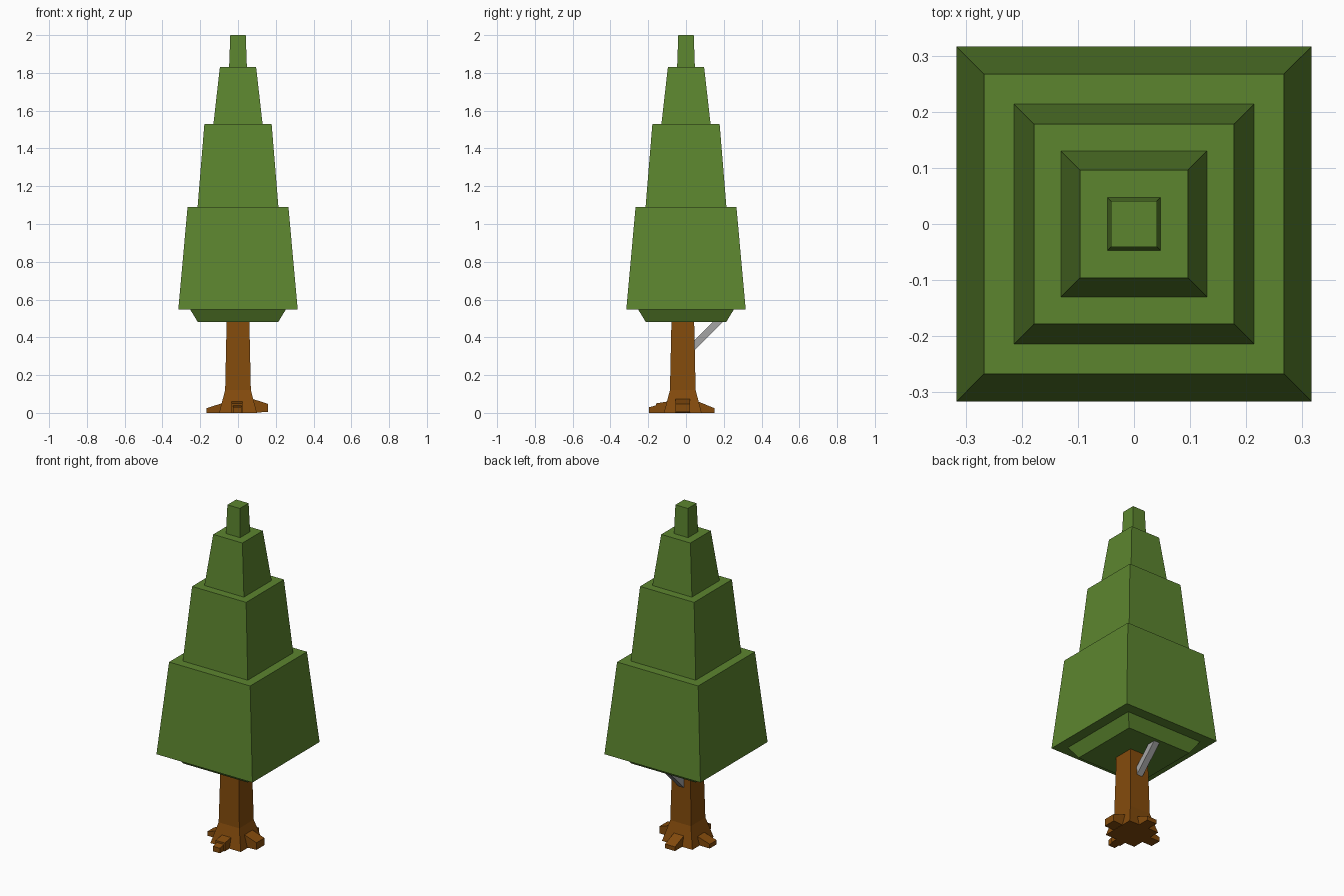
import bpy, bmesh, math
from mathutils import Matrix, Vector

if "Cube" in bpy.data.objects:
    bpy.data.objects.remove(bpy.data.objects["Cube"])


def material(name, rgb):
    m = bpy.data.materials.new(name)
    m.diffuse_color = (*rgb, 1)
    m.use_nodes = True
    m.node_tree.nodes["Principled BSDF"].inputs["Base Color"].default_value = m.diffuse_color
    return m


GREEN = material("leaf green", (0.107, 0.235, 0.028))
BROWN = material("bark brown", (0.231, 0.0704, 0.0037))
GREY = material("branch grey", (0.376, 0.376, 0.376))


def finish(name, bm, mat):
    bmesh.ops.recalc_face_normals(bm, faces=bm.faces)
    me = bpy.data.meshes.new(name)
    bm.to_mesh(me)
    bm.free()
    me.materials.append(mat)
    ob = bpy.data.objects.new(name, me)
    bpy.context.collection.objects.link(ob)
    return ob


def square_loft(name, rings, mat, cy=0.0):
    """Stack square rings given as (half width, height) and close both ends."""
    bm = bmesh.new()
    loops = [[bm.verts.new((sx * h, cy + sy * h, z))
              for sx, sy in ((-1, -1), (1, -1), (1, 1), (-1, 1))] for h, z in rings]
    for a, b in zip(loops, loops[1:]):
        for i in range(4):
            j = (i + 1) % 4
            bm.faces.new((a[i], a[j], b[j], b[i]))
    bm.faces.new(loops[0][::-1])
    bm.faces.new(loops[-1])
    return finish(name, bm, mat)


def root(name, angle, width, profile, offset):
    """Extrude a (reach, height) profile across its width, then turn it."""
    bm = bmesh.new()
    face = bm.faces.new([bm.verts.new((r, -width / 2, z)) for r, z in profile])
    ext = bmesh.ops.extrude_face_region(bm, geom=[face])
    verts = [v for v in ext["geom"] if isinstance(v, bmesh.types.BMVert)]
    bmesh.ops.translate(bm, verts=verts, vec=(0, width, 0))
    bm.transform(Matrix.Translation((*offset, 0)) @ Matrix.Rotation(math.radians(angle), 4, 'Z'))
    return finish(name, bm, BROWN)


# Foliage: stepped square tiers with a tapered underside
square_loft("foliage", [
    (0.212, 0.48), (0.253, 0.547), (0.316, 0.547), (0.267, 1.09),
    (0.214, 1.09), (0.178, 1.53), (0.13, 1.53), (0.096, 1.83),
    (0.047, 1.83), (0.041, 2.0)], GREEN)

# Trunk with a flared foot, set slightly forward
square_loft("trunk", [(0.1, 0.0), (0.068, 0.12), (0.06, 0.49)], BROWN, cy=-0.017)

# Roots
root("right_root", 0, 0.075, [(0.05, 0), (0.16, 0.005), (0.16, 0.047), (0.05, 0.083)], (0, -0.017))
root("left_root", 180, 0.065, [(0.05, 0), (0.167, 0), (0.167, 0.025), (0.05, 0.062)], (0, -0.017))
root("back_root", 90, 0.065, [(0.04, 0), (0.15, 0), (0.15, 0.025), (0.04, 0.07)], (0, 0))
root("front_root", -90, 0.06, [(0.05, 0), (0.16, 0), (0.16, 0.05), (0.05, 0.068)], (-0.005, 0))
root("front_root_tip", -90, 0.045, [(0.15, 0), (0.195, 0), (0.195, 0.03), (0.15, 0.042)], (-0.005, 0))

# Bare branch rising from the back of the trunk into the leaves
bm = bmesh.new()
bmesh.ops.create_cube(bm, size=1)
bm.transform(Matrix.Translation((0, 0.112, 0.425)) @ Matrix.Rotation(math.radians(-45), 4, 'X')
             @ Matrix.Diagonal((0.038, 0.036, 0.22, 1)))
finish("branch", bm, GREY)
